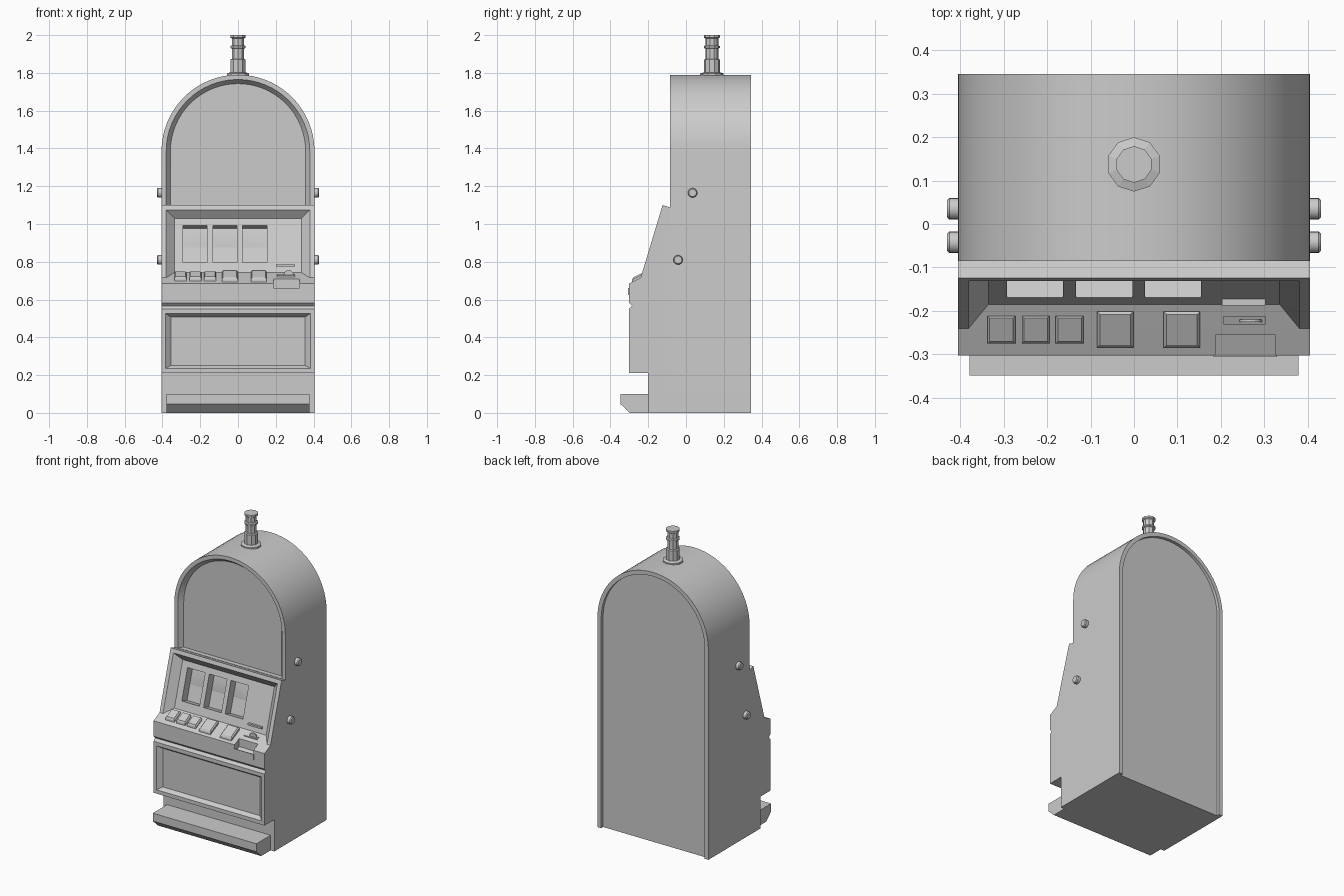
import bpy
import bmesh
from math import sin, cos, pi
from mathutils import Vector

if "Cube" in bpy.data.objects:
    bpy.data.objects.remove(bpy.data.objects["Cube"])

GREY = (0.6, 0.6, 0.6, 1)
grey = bpy.data.materials.new("plain_grey")
grey.use_nodes = True
grey.diffuse_color = GREY
grey.node_tree.nodes["Principled BSDF"].inputs["Base Color"].default_value = GREY

HALF_W, SPRING = 0.405, 1.385      # cabinet half width, height where the arch starts
FRONT, BACK = -0.085, 0.345


def make(name, bm):
    bmesh.ops.recalc_face_normals(bm, faces=bm.faces)
    mesh = bpy.data.meshes.new(name)
    bm.to_mesh(mesh)
    bm.free()
    mesh.materials.append(grey)
    obj = bpy.data.objects.new(name, mesh)
    bpy.context.collection.objects.link(obj)
    return obj


def loft(name, ring_a, ring_b):
    """Solid between two rings with the same number of points."""
    bm = bmesh.new()
    a = [bm.verts.new(p) for p in ring_a]
    b = [bm.verts.new(p) for p in ring_b]
    bm.faces.new(a)
    bm.faces.new(b[::-1])
    for i in range(len(a)):
        j = (i + 1) % len(a)
        bm.faces.new((a[i], b[i], b[j], a[j]))
    return make(name, bm)


def side_profile(name, points, x0, x1):
    return loft(name, [(x0, y, z) for y, z in points], [(x1, y, z) for y, z in points])


def pocket(name, outer, inner, extra):
    """Tapered cutter whose mouth is pushed out beyond the surface."""
    mouth = [Vector(o) + (Vector(o) - Vector(i)) * extra for o, i in zip(outer, inner)]
    return loft(name, mouth, inner)


def carve(targets, cutter):
    for obj in targets:
        mod = obj.modifiers.new("carve", 'BOOLEAN')
        mod.operation, mod.solver, mod.object = 'DIFFERENCE', 'EXACT', cutter
        bpy.context.view_layer.objects.active = obj
        bpy.ops.object.modifier_apply(modifier=mod.name)
    bpy.data.objects.remove(cutter)


def arch(radius, y, bottom, steps=32):
    curve = [(radius * cos(pi * i / steps), y, SPRING + radius * sin(pi * i / steps))
             for i in range(steps + 1)]
    return [(radius, y, bottom)] + curve + [(-radius, y, bottom)]


def lathe(name, profile, sides, origin, axis='Z'):
    """Stack of rings (radius, height) about an axis."""
    bm = bmesh.new()
    rings = []
    for r, h in profile:
        ring = []
        for k in range(sides):
            t = pi / 2 + 2 * pi * k / sides
            u, v = r * cos(t), r * sin(t)
            p = Vector((u, v, h)) if axis == 'Z' else Vector((h, u, v))
            ring.append(bm.verts.new(p + Vector(origin)))
        rings.append(ring)
    for a, b in zip(rings, rings[1:]):
        for k in range(sides):
            j = (k + 1) % sides
            bm.faces.new((a[k], a[j], b[j], b[k]))
    bm.faces.new(rings[0])
    bm.faces.new(rings[-1])
    return make(name, bm)


def smooth(obj):
    bpy.ops.object.select_all(action='DESELECT')
    obj.select_set(True)
    bpy.context.view_layer.objects.active = obj
    bpy.ops.object.shade_smooth_by_angle(angle=pi / 6)


def rect(x0, x1, lower, upper):
    """Rectangle between two (y, z) edges."""
    return [(x0, *lower), (x1, *lower), (x1, *upper), (x0, *upper)]


# Arched cabinet with recessed front and back panels
cabinet = loft("arched_cabinet", arch(HALF_W, FRONT, 0), arch(HALF_W, BACK, 0))
carve([cabinet], pocket("front_cutter", arch(0.38, FRONT, 1.09), arch(0.358, FRONT + 0.03, 1.09), 0.3))
carve([cabinet], loft("back_cutter", arch(0.378, BACK + 0.05, -0.05), arch(0.378, BACK - 0.02, -0.05)))

# Lower front housing with sloping face and button deck
console = side_profile("front_console", [
    (FRONT, 0), (-0.2, 0), (-0.2, 0.21), (-0.302, 0.21), (-0.302, 0.55), (-0.287, 0.567),
    (-0.302, 0.583), (-0.302, 0.685), (-0.24, 0.716), (-0.124, 1.1), (FRONT, 1.088)],
    -HALF_W, HALF_W)

LEAN = 0.116 / 0.384               # y gained per unit of height on the sloping face
DECK = 0.5                         # z gained per unit of depth on the deck


def face_at(z):
    return (-0.24 + (z - 0.716) * LEAN, z)


def panel_at(z):
    return (-0.185 + (z - 0.743) * LEAN, z)


def deck_at(y):
    return 0.685 + (y + 0.302) * DECK


carve([console], pocket("display_cutter", rect(-0.38, 0.38, face_at(0.716), face_at(1.075)),
                        rect(-0.335, 0.335, panel_at(0.743), panel_at(1.03)), 0.1))

# Three reel windows
for x0, x1 in ((-0.292, -0.163), (-0.133, -0.004), (0.025, 0.154)):
    low, high = panel_at(0.795), panel_at(0.993)
    inner = rect(x0, x1, (low[0] + 0.055, low[1] - 0.017), (high[0] + 0.055, high[1] - 0.017))
    carve([console, cabinet], pocket("reel_cutter", rect(x0, x1, low, high), inner, 0.4))

# Lower door panel
carve([console], pocket("door_cutter", rect(-0.383, 0.383, (-0.302, 0.235), (-0.302, 0.525)),
                        rect(-0.355, 0.355, (-0.277, 0.252), (-0.277, 0.507)), 0.3))

# Payout notch in the deck edge
carve([console], side_profile("payout_cutter", [
    (-0.33, 0.62), (-0.255, 0.655), (-0.255, 0.75), (-0.33, 0.75)], 0.187, 0.325))
side_profile("payout_lip", [
    (-0.306, 0.625), (-0.301, 0.625), (-0.301, 0.66), (-0.306, 0.66)], 0.183, 0.329)

# Foot tray
side_profile("foot_tray", [(-0.2, 0), (-0.298, 0), (-0.348, 0.048), (-0.348, 0.1), (-0.2, 0.1)],
             -0.378, 0.378)

# Deck buttons: straight skirt with a chamfered cap
for x, size in ((-0.305, 0.064), (-0.226, 0.064), (-0.148, 0.064), (-0.043, 0.084), (0.11, 0.084)):
    bm = bmesh.new()
    rings = []
    for scale, lift in ((1, -0.01), (1, 0.012), (0.84, 0.021)):
        h = size * scale / 2
        rings.append([bm.verts.new((x + sx * h, -0.243 + sy * h, deck_at(-0.243 + sy * h) + lift))
                      for sx, sy in ((-1, -1), (1, -1), (1, 1), (-1, 1))])
    for a, b in zip(rings, rings[1:]):
        for k in range(4):
            j = (k + 1) % 4
            bm.faces.new((a[k], a[j], b[j], b[k]))
    bm.faces.new(rings[0])
    bm.faces.new(rings[-1])
    make("deck_button", bm)

# Note slot on the panel, coin plate and coin on the deck
y, z = panel_at(0.78)
side_profile("note_slot", [(y - 0.013, z - 0.006), (y + 0.01, z - 0.006),
                           (y + 0.01, z + 0.006), (y - 0.013, z + 0.006)], 0.202, 0.302)
side_profile("coin_plate", [(-0.231, deck_at(-0.231) - 0.005), (-0.212, deck_at(-0.212) - 0.005),
                            (-0.212, deck_at(-0.212) + 0.006), (-0.231, deck_at(-0.231) + 0.006)],
             0.206, 0.302)
coin = [(0.268 + 0.026 * cos(pi * i / 8), 0.73 + 0.026 * sin(pi * i / 8)) for i in range(16)]
loft("coin", [(x, -0.225, z) for x, z in coin], [(x, -0.219, z) for x, z in coin])

# Side bolts, mirrored left and right
for side in (-1, 1):
    for y, z in ((0.035, 1.165), (-0.042, 0.81)):
        smooth(lathe("side_bolt", [(0.025, side * 0.4), (0.025, side * 0.424), (0.02, side * 0.43)],
                     16, (0, y, z), 'X'))

# Signal lamp on top
lathe("signal_lamp", [
    (0.0625, 1.77), (0.0625, 1.797), (0.042, 1.803), (0.042, 1.87), (0.034, 1.874), (0.034, 1.928),
    (0.042, 1.932), (0.042, 1.942), (0.034, 1.946), (0.034, 1.982), (0.042, 1.987), (0.042, 2.0)],
    10, (0, 0.137, 0))

smooth(cabinet)
